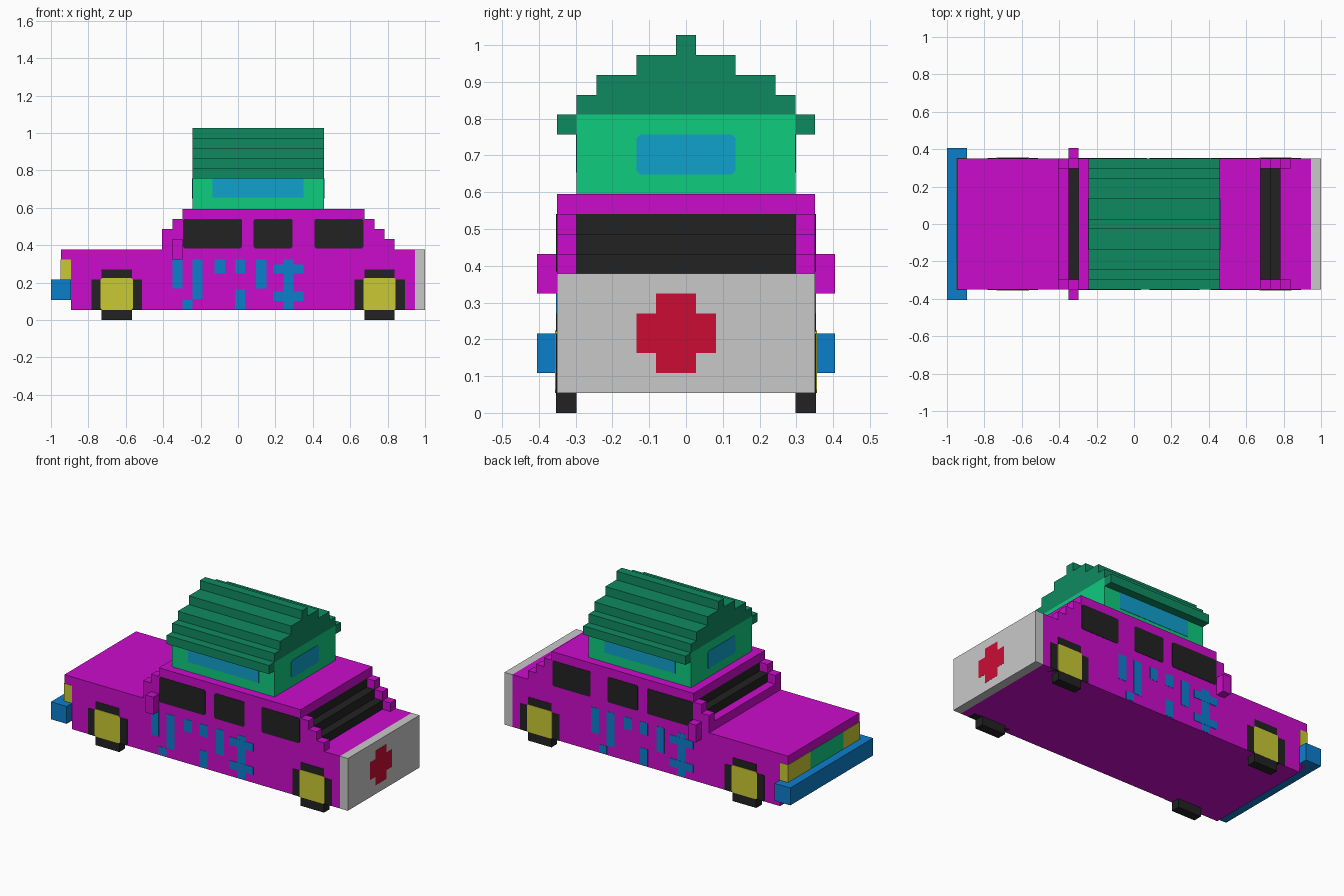
import bpy, bmesh
from mathutils import Vector

if "Cube" in bpy.data.objects:
    bpy.data.objects.remove(bpy.data.objects["Cube"])

U = 2 / 37          # one grid block
CX = 18.5           # blocks from the nose to the centre
T = 0.08            # thickness of painted plates, in blocks


def material(name, hexa):
    m = bpy.data.materials.new(name)
    srgb = [int(hexa[i:i + 2], 16) / 255 for i in (0, 2, 4)]
    m.diffuse_color = [c / 12.92 if c <= 0.04045 else ((c + 0.055) / 1.055) ** 2.4 for c in srgb] + [1]
    m.use_nodes = True
    m.node_tree.nodes["Principled BSDF"].inputs["Base Color"].default_value = m.diffuse_color
    return m


MAGENTA = material("magenta", "CC0CCC")
BLACK = material("black", "222222")
YELLOW = material("yellow", "CACA34")
BLUE = material("blue", "0C7ECC")
CYAN = material("window cyan", "10A1CC")
GREEN = material("bright green", "0FCC7F")
ROOF = material("dark green", "0F8A60")
GREY = material("light grey", "C9C9C9")
RED = material("red", "CC0C34")


def prism(name, mat, pts, axis, a, b):
    """Extrude a profile, in blocks, along x (y,z points) or y (x,z points)."""
    bm = bmesh.new()

    def place(p, t):
        x, y = (t, p[0]) if axis == 'x' else (p[0], t)
        return Vector((x - CX, y, p[1])) * U
    face = bm.faces.new([bm.verts.new(place(p, a)) for p in pts])
    ext = bmesh.ops.extrude_face_region(bm, geom=[face], use_keep_orig=True)
    shift = Vector((b - a, 0, 0) if axis == 'x' else (0, b - a, 0)) * U
    bmesh.ops.translate(bm, vec=shift, verts=[v for v in ext['geom'] if isinstance(v, bmesh.types.BMVert)])
    bmesh.ops.recalc_face_normals(bm, faces=bm.faces)
    me = bpy.data.meshes.new(name)
    bm.to_mesh(me)
    bm.free()
    me.materials.append(mat)
    ob = bpy.data.objects.new(name, me)
    bpy.context.collection.objects.link(ob)
    return ob


def rect(p0, p1, z0, z1, c=0):
    """Rectangle profile with optional cut corners."""
    if not c:
        return [(p0, z0), (p1, z0), (p1, z1), (p0, z1)]
    return [(p0 + c, z0), (p1 - c, z0), (p1, z0 + c), (p1, z1 - c),
            (p1 - c, z1), (p0 + c, z1), (p0, z1 - c), (p0, z0 + c)]


def box(name, mat, x0, x1, y0, y1, z0, z1):
    return prism(name, mat, rect(x0, x1, z0, z1), 'y', y0, y1)


# Lower body and tail panel
prism("body", MAGENTA, [(2, 1), (36, 1), (36, 7), (1, 7), (1, 2), (2, 2)], 'y', -6.5, 6.5)
box("tail_panel", GREY, 36, 37, -6.5, 6.5, 1, 7)

# Red cross on the tail
cross = [(-2.5, 3), (-1.5, 3), (-1.5, 2), (0.5, 2), (0.5, 3), (1.5, 3),
         (1.5, 5), (0.5, 5), (0.5, 6), (-1.5, 6), (-1.5, 5), (-2.5, 5)]
prism("tail_cross", RED, cross, 'x', 37 - T, 37 + T / 4)

# Cabin: stepped glass core between stepped side walls, under a roof slab
prism("cabin_glass", BLACK, [(12, 7), (33, 7), (33, 8), (32, 8), (32, 9), (31, 9),
                             (31, 10), (13, 10), (13, 9), (12, 9)], 'y', -5.5, 5.5)
box("cowl", MAGENTA, 11, 12, -5.5, 5.5, 7, 8)
box("cabin_roof", MAGENTA, 13, 31, -6.5, 6.5, 10, 11)

# Nose: bumper, lamps and grille
box("bumper", BLUE, 0, 1, -7.5, 7.5, 2, 4)
prism("left_headlight", YELLOW, rect(2.5, 6.5 + T / 2, 4, 6), 'x', 1 - T / 2, 2)
prism("right_headlight", YELLOW, rect(-6.5 - T / 2, -3.5, 4, 6), 'x', 1 - T / 2, 2)
prism("grille", GREEN, rect(-3.5, 2.5, 4, 6), 'x', 1 - T / 2, 1 + T)

# Plain painted bars on the sides: x0, x1, z0, z1
bars = [(12, 13, 3, 6), (14, 15, 2, 6), (16.2, 17.2, 4.5, 6), (18.2, 19.2, 4.5, 6),
        (18.2, 19.2, 1, 3), (20.3, 21.3, 3, 6), (23, 24, 1, 6), (13, 14, 1, 2)]
ornament = [(22, 25, 4.5, 5.5), (22, 25, 1.8, 2.8)]

for s, side in ((-1, "right"), (1, "left")):
    # Cabin side wall with its windows
    prism(side + "_cabin_side", MAGENTA,
          [(11, 7), (34, 7), (34, 8), (33, 8), (33, 9), (32, 9), (32, 10), (12, 10), (12, 9), (11, 9)],
          'y', s * 5.5, s * 6.5)
    for i, (x0, x1) in enumerate(((13, 19), (20, 24), (26, 31))):
        prism(f"{side}_window_{i}", BLACK, rect(x0 + .05, x1 - .1, 7.1, 10, .15), 'y', s * 6.4, s * (6.5 + T / 2))
    box(side + "_mirror", MAGENTA, 12, 13, s * 6.5, s * 7.5, 6, 8)
    box(side + "_bumper_end", BLUE, 1, 2, s * 6.5, s * 7.5, 2, 4)
    # Wheels
    for x, end in ((4, "front"), (30, "rear")):
        tyre = [(x + 1, 0), (x + 4, 0), (x + 4, 1), (x + 5, 1), (x + 5, 4), (x + 4, 4),
                (x + 4, 5), (x + 1, 5), (x + 1, 4), (x, 4), (x, 1), (x + 1, 1)]
        prism(f"{side}_{end}_tyre", BLACK, tyre, 'y', s * 5.5, s * (6.5 + T / 2))
        prism(f"{side}_{end}_hub", YELLOW, rect(x + .9, x + 4.1, 1, 4.15, .15), 'y', s * 6.4, s * (6.5 + T))
    # Painted bars, turned round on the far side
    for i, (x0, x1, z0, z1) in enumerate(bars + ornament):
        if s > 0:
            x0, x1 = 38 - x1, 38 - x0
        t = T / 3 if i < len(bars) else T / 2
        prism(f"{side}_stripe_{i}", BLUE, rect(x0, x1, z0 + .1, z1), 'y', s * 6.45, s * (6.5 + t))
    # House side window
    box(side + "_house_window", CYAN, 16, 25, s * 5.4, s * (5.5 + T / 2), 12.1, 14)

# House on the roof with stepped gable roof
box("house_walls", GREEN, 14, 27, -5.5, 5.5, 11, 15)
half = [(5.5, 15), (5.5, 14), (6.5, 14), (6.5, 15), (5.5, 15.001), (5.5, 16), (4.5, 16),
        (4.5, 17), (2.5, 17), (2.5, 18), (0.5, 18), (0.5, 19)]
steps = half[4:]
prism("house_roof", ROOF, [(5.5, 15)] + steps[1:] + [(-y, z) for y, z in reversed(steps[1:])] + [(-5.5, 15)],
      'x', 14, 27)
for s, side in ((-1, "right"), (1, "left")):
    box(side + "_eave", ROOF, 14, 27, s * 5.5, s * 6.5, 14, 15)
for x, d, end in ((14, -1, "front"), (27, 1, "rear")):
    prism(end + "_gable_window", CYAN, rect(-2.5, 2.5, 12, 14, .2), 'x', x - d * .1, x + d * T / 2)
